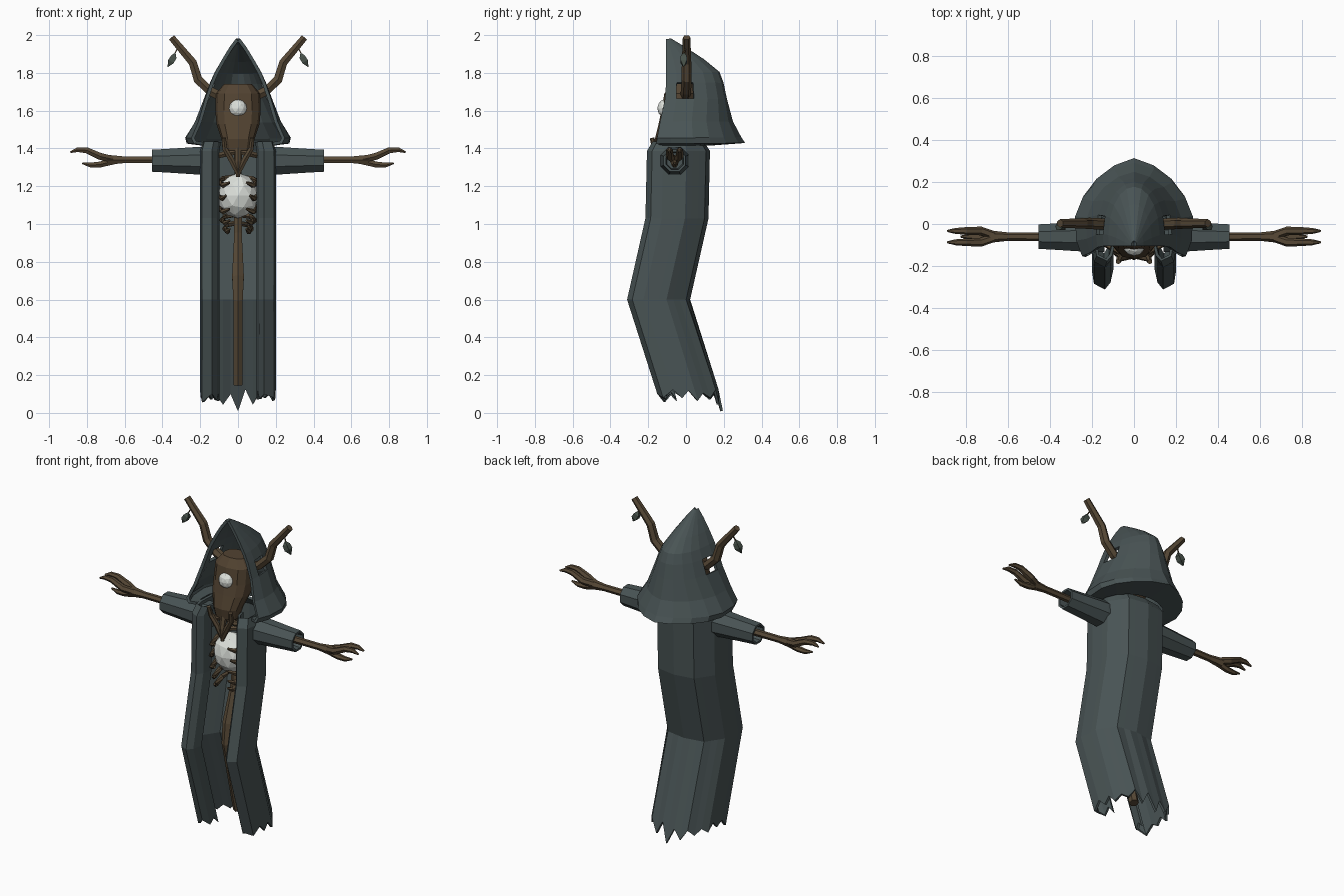
import bpy, bmesh, math, random
from mathutils import Vector

if "Cube" in bpy.data.objects:
    bpy.data.objects.remove(bpy.data.objects["Cube"])

random.seed(4)


def mat(name, rgb):
    m = bpy.data.materials.new(name)
    m.diffuse_color = (*rgb, 1)
    m.use_nodes = True
    m.node_tree.nodes["Principled BSDF"].inputs["Base Color"].default_value = m.diffuse_color
    return m


CLOTH = mat("grey_teal_cloth", (0.066, 0.088, 0.090))
WOOD = mat("brown_wood", (0.095, 0.066, 0.037))
MASK = mat("dark_mask_wood", (0.085, 0.056, 0.031))
GLOW = mat("pale_white", (0.72, 0.75, 0.71))
LEAF = mat("grey_green_leaf", (0.065, 0.085, 0.07))


def finish(bm, name, material):
    bmesh.ops.recalc_face_normals(bm, faces=bm.faces)
    me = bpy.data.meshes.new(name)
    bm.to_mesh(me)
    bm.free()
    me.materials.append(material)
    ob = bpy.data.objects.new(name, me)
    bpy.context.collection.objects.link(ob)
    return ob


def loft(name, rings, material, closed=True, skip=()):
    """Skin a list of point rings; closed rings get end caps."""
    bm = bmesh.new()
    vs = [[bm.verts.new(p) for p in r] for r in rings]
    n = len(rings[0])
    for i in range(len(vs) - 1):
        for j in range(n if closed else n - 1):
            if (i, j) not in skip:
                k = (j + 1) % n
                bm.faces.new((vs[i][j], vs[i][k], vs[i + 1][k], vs[i + 1][j]))
    if closed:
        bm.faces.new(vs[0])
        bm.faces.new(vs[-1])
    return finish(bm, name, material)


def tube(name, path, radii, material=WOOD, sides=6):
    pts = [Vector(p) for p in path]
    rings = []
    for i, p in enumerate(pts):
        d = (pts[min(i + 1, len(pts) - 1)] - pts[max(i - 1, 0)]).normalized()
        a = d.cross(Vector((0, 1, 0)))
        if a.length < 0.2:
            a = d.cross(Vector((0, 0, 1)))
        a.normalize()
        b = d.cross(a)
        rings.append([p + radii[i] * (a * math.cos(t) + b * math.sin(t))
                      for t in (math.tau * (k + .5) / sides for k in range(sides))])
    return loft(name, rings, material)


def pair(name, path, radii, **kw):
    for side, s in (("right", 1), ("left", -1)):
        tube(f"{side}_{name}", [(s * x, y, z) for x, y, z in path], radii, **kw)


def ball(name, loc, scale, material, sub=2):
    bm = bmesh.new()
    bmesh.ops.create_icosphere(bm, subdivisions=sub, radius=1)
    for v in bm.verts:
        v.co = Vector(loc) + Vector([c * s for c, s in zip(v.co, scale)])
    return finish(bm, name, material)


def thicken(ob, t):
    m = ob.modifiers.new("thickness", 'SOLIDIFY')
    m.thickness, m.offset = t, 0


# Robe: open-fronted folded section, bent along its height, ragged hem
half = [(0, .12), (.12, .1), (.188, 0), (.193, -.12), (.185, -.175),
        (.14, -.2), (.118, -.17), (.105, -.11)]
fine = []
for (x0, y0), (x1, y1) in zip(half, half[1:]):
    n = max(1, round(math.hypot(x1 - x0, y1 - y0) / .038))
    fine += [(x0 + (x1 - x0) * k / n, y0 + (y1 - y0) * k / n) for k in range(n)]
fine.append(half[-1])
section = [(-x, y) for x, y in fine[:0:-1]] + fine
rows = []
for z, off, sx, sy in ((1.435, -.01, .93, .8), (1.385, 0, 1, 1), (1.03, -.008, 1, 1), (.6, -.105, 1, 1)):
    rows.append([(x * sx, y * sy + off, z) for x, y in section])
hem = []
mid = len(fine) - 1
for j, (x, y) in enumerate(section):
    z = .085 + (.028 if (j - mid) % 2 else -.015) + random.uniform(-.015, .015)
    if j == mid:
        z = .01
    elif abs(j - mid) == 2:
        z = .045
    hem.append((x, y + .055 + (.1 - z) * .15, z))
rows.append(hem)
thicken(loft("robe", rows, CLOTH, closed=False), .014)

# Hood: pointed bell-shaped cowl, tucked in at the neck, antler hole each side
fractions = [0, .13, .33, .5, .67, .84, 1]
hood = []
# height, half width, front y, back y, start angle, pointedness of the back
for z, w, yf, yb, t0, pt in ((1.425, .2, -.13, .14, -25, 0), (1.432, .268, -.155, .305, -32, .05),
                             (1.455, .275, -.15, .285, -30, .05), (1.54, .222, -.135, .24, -25, .03),
                             (1.66, .172, -.11, .208, -15, 0), (1.745, .14, -.105, .19, -12, 0),
                             (1.8, .115, -.105, .17, -10, 0), (1.865, .078, -.105, .09, -5, 0),
                             (1.93, .038, -.105, -.01, 0, 0), (1.975, .005, -.105, -.085, 0, 0)):
    s0 = math.sin(math.radians(t0))
    r = []
    for f in fractions:
        t = math.radians(t0 + (90 - t0) * f)
        y = yf + (yb - yf) * (math.sin(t) - s0) / (1 - s0)
        y -= pt * max(0, math.sin(t) * math.cos(t))
        r.append((w * math.cos(t) if f < 1 else 0, y, z))
    hood.append([(-x, y, h) for x, y, h in r] + r[-2::-1])
cols = len(hood[0]) - 1
thicken(loft("hood", hood, CLOTH, closed=False, skip={(4, 1), (4, cols - 2)}), .018)

# Sleeves: eight-sided with a recessed cuff
for side, s in (("right", 1), ("left", -1)):
    loft(f"{side}_sleeve", [[(s * x, -.06 + r * math.cos(a), 1.335 + r * math.sin(a))
                             for a in (math.tau * (k + .5) / 8 for k in range(8))]
                            for x, r in ((.14, .08), (.2, .08), (.37, .068), (.455, .063),
                                         (.455, .05), (.37, .045))], CLOTH)

# Arms and three-fingered hands
pair("arm", [(.36, -.06, 1.34), (.6, -.06, 1.34), (.69, -.06, 1.34)], [.021, .02, .03])
for n, y in (("front_finger", -.087), ("rear_finger", -.033)):
    pair(n, [(.65, -.06, 1.34), (.73, y, 1.358), (.8, y, 1.39), (.85, y, 1.393), (.888, y, 1.38)],
         [.02, .021, .018, .014, .005])
pair("thumb", [(.65, -.06, 1.335), (.73, -.06, 1.315), (.78, -.06, 1.312), (.825, -.06, 1.322)],
     [.02, .018, .015, .005])

# Mask-like head and jaw
loft("head", [[(w * math.copysign(abs(math.cos(a)) ** .7, math.cos(a)),
                (f + b) / 2 + (b - f) / 2 * math.sin(a), z)
               for a in (math.tau * k / 12 for k in range(12))]
              for z, w, f, b in ((1.39, .072, -.155, -.05), (1.45, .088, -.165, -.03),
                                 (1.53, .114, -.145, .02), (1.6, .12, -.13, .06),
                                 (1.69, .117, -.115, .07), (1.74, .075, -.08, .04))], MASK)
ball("eye", (0, -.112, 1.612), (.049, .04, .049), GLOW)

# Antlers with one hanging leaf each
pair("antler", [(.08, -.005, 1.67), (.15, 0, 1.705), (.212, .003, 1.765), (.24, .003, 1.855), (.352, .003, 1.988)],
     [.028, .027, .027, .025, .02])
pair("leaf_stem", [(.315, 0, 1.94), (.335, -.01, 1.9)], [.004, .004], sides=4)
pair("leaf", [(.332, -.012, 1.905), (.34, -.012, 1.885), (.355, -.012, 1.86), (.372, -.012, 1.832)],
     [.003, .022, .024, .002], material=LEAF, sides=4)

# Pale core, backbone, ribs and collar bones
ball("chest_core", (0, -.06, 1.15), (.108, .1, .12), GLOW)
tube("backbone", [(0, -.05, 1.42), (0, .05, 1.25), (0, .06, 1.1), (0, -.02, 1.0)], [.025, .02, .02, .022])
tube("lower_trunk", [(0, -.02, 1.04), (0, -.03, .95), (0, -.09, .72), (0, -.11, .6), (0, 0, .15)],
     [.024, .023, .036, .029, .028])
for i, (z, w) in enumerate(((1.22, .1), (1.15, .105), (1.08, .1), (1.02, .085), (.975, .07))):
    tip = .045 if i != 1 else .065
    pair(f"rib_{i + 1}", [(.01, .05 if i < 4 else -.02, z + .03), (w * .8, .02, z + .02), (w, -.06, z),
                          (w * .8, -.14, z - .015), (tip, -.165, z)],
         [.014, .014, .015, .015, .007], sides=5)
pair("collar_bone", [(0, -.15, 1.27), (.035, -.155, 1.34), (.07, -.165, 1.4), (.075, -.18, 1.455)],
     [.015, .017, .015, .012])
pair("shoulder_bone", [(0, -.12, 1.385), (.07, -.13, 1.37), (.16, -.08, 1.35)], [.018, .017, .016])
tube("breast_bone", [(0, -.14, 1.4), (0, -.155, 1.33), (0, -.15, 1.25)], [.02, .018, .011])
